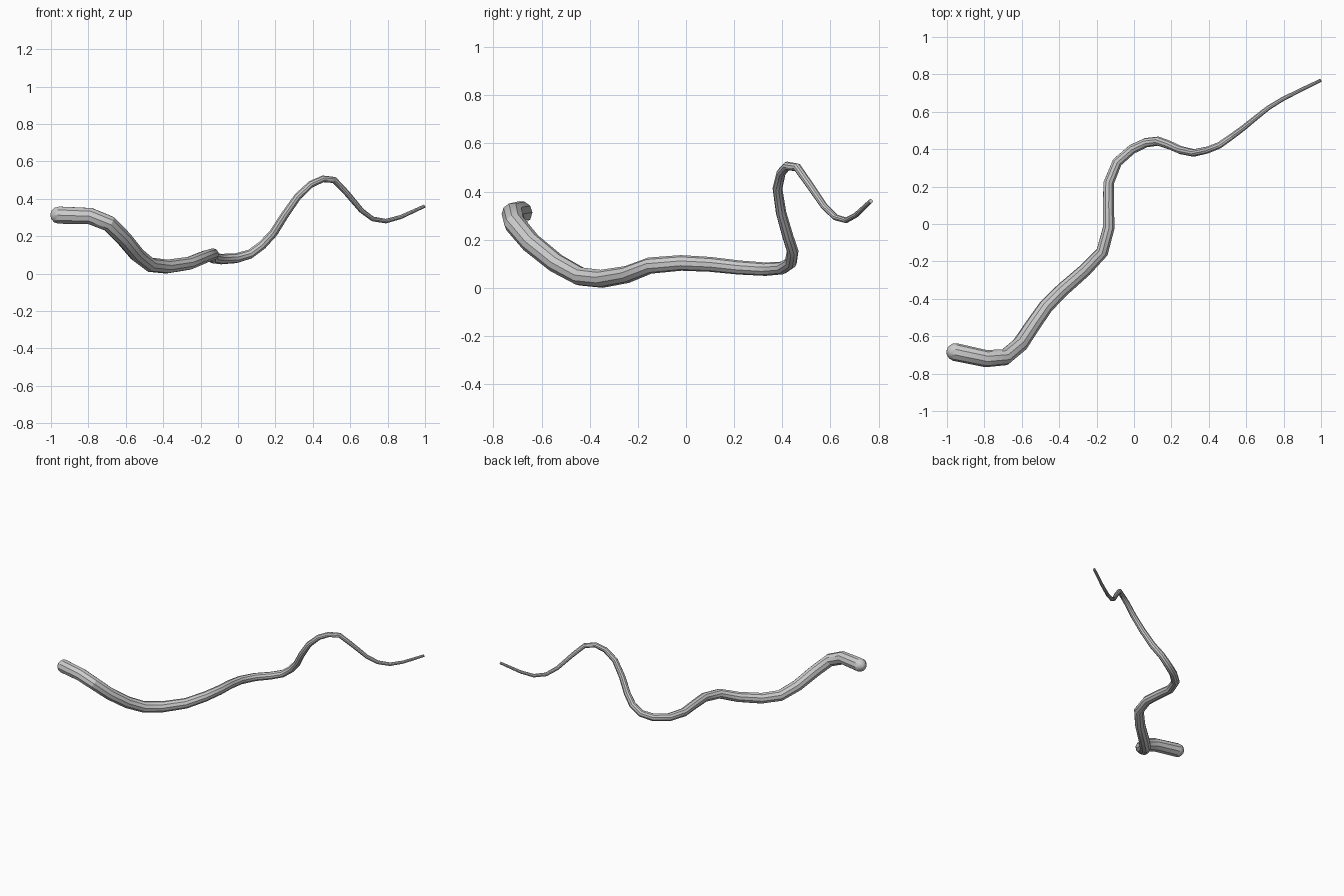
import bpy
from mathutils import Vector

if "Cube" in bpy.data.objects:
    bpy.data.objects.remove(bpy.data.objects["Cube"])

# Centre line of the body, blunt end to thin tip: x, y, z
path = [
    (-0.955, -0.685, 0.32), (-0.79, -0.72, 0.315), (-0.69, -0.712, 0.275),
    (-0.61, -0.645, 0.195), (-0.54, -0.54, 0.11), (-0.47, -0.44, 0.055),
    (-0.38, -0.35, 0.045), (-0.26, -0.245, 0.063), (-0.17, -0.15, 0.1),
    (-0.135, -0.02, 0.111), (-0.137, 0.1, 0.105), (-0.135, 0.22, 0.092),
    (-0.09, 0.33, 0.085), (-0.01, 0.4, 0.09), (0.065, 0.435, 0.112),
    (0.13, 0.443, 0.16), (0.19, 0.422, 0.225), (0.25, 0.395, 0.32),
    (0.32, 0.38, 0.42), (0.39, 0.395, 0.485), (0.455, 0.42, 0.514),
    (0.515, 0.462, 0.508), (0.58, 0.51, 0.44), (0.66, 0.575, 0.345),
    (0.72, 0.622, 0.3), (0.79, 0.665, 0.288), (0.87, 0.706, 0.31),
    (0.997, 0.768, 0.368),
]
pts = [Vector(p) for p in path]

# Thickness shrinks steadily with distance along the body
dist = [0.0]
for a, b in zip(pts, pts[1:]):
    dist.append(dist[-1] + (b - a).length)
R0, R1 = 0.048, 0.009
radii = [R0 + (R1 - R0) * d / dist[-1] for d in dist]

# Rounded blunt end
out = (pts[0] - pts[1]).normalized()
cap = [(pts[0] + out * R0 * s, R0 * (1 - s * s) ** 0.5) for s in (0.98, 0.87, 0.5)]
rings = cap + list(zip(pts, radii))

curve = bpy.data.curves.new("winding_body", "CURVE")
curve.dimensions = "3D"
curve.bevel_depth = 1.0
curve.bevel_resolution = 3
curve.use_fill_caps = True
spline = curve.splines.new("POLY")
spline.points.add(len(rings) - 1)
for point, (co, radius) in zip(spline.points, rings):
    point.co = (*co, 1)
    point.radius = radius
spline.use_smooth = True

body = bpy.data.objects.new("winding_body", curve)
bpy.context.collection.objects.link(body)
bpy.context.view_layer.objects.active = body
body.select_set(True)
bpy.ops.object.convert(target="MESH")

# Rest the lowest point on the ground
body = bpy.context.object
low = min(v.co.z for v in body.data.vertices)
for v in body.data.vertices:
    v.co.z -= low
bpy.ops.object.shade_smooth_by_angle()
